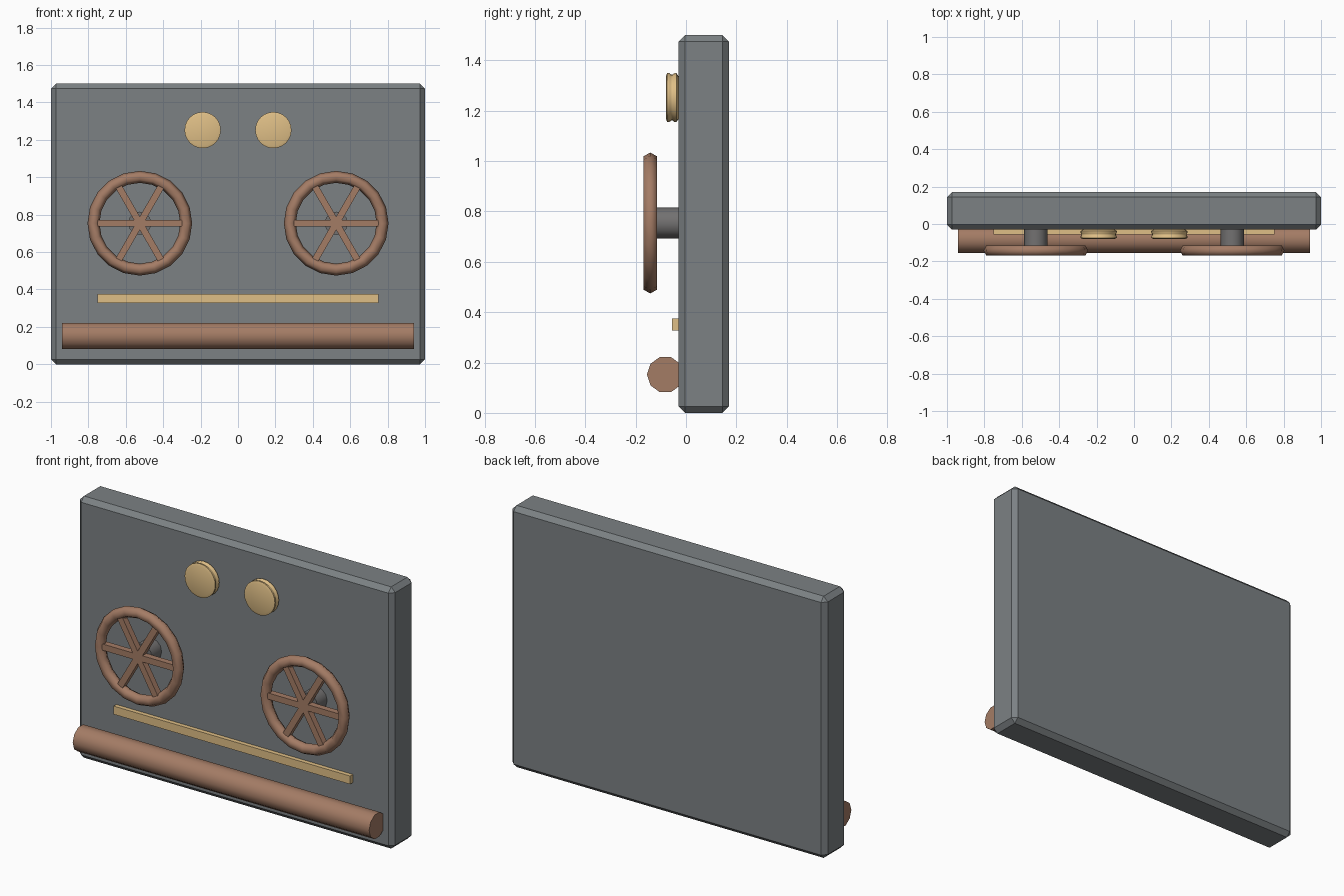
import bpy
import math
from mathutils import Matrix

if "Cube" in bpy.data.objects:
    bpy.data.objects.remove(bpy.data.objects["Cube"])


def material(name, rgb):
    m = bpy.data.materials.new(name)
    m.diffuse_color = (*rgb, 1)
    m.use_nodes = True
    m.node_tree.nodes["Principled BSDF"].inputs["Base Color"].default_value = m.diffuse_color
    return m


STEEL = material("steel", (0.20, 0.22, 0.23))
DARK = material("dark_metal", (0.17, 0.165, 0.165))
COPPER = material("copper", (0.37, 0.20, 0.13))
BRASS = material("brass", (0.74, 0.52, 0.24))


def finish(name, mat, smooth=False):
    ob = bpy.context.object
    ob.name = name
    ob.data.materials.append(mat)
    if smooth:
        bpy.ops.object.shade_smooth_by_angle(angle=math.radians(40))
    return ob


def box(name, lo, hi, mat):
    bpy.ops.mesh.primitive_cube_add(size=1)
    ob = finish(name, mat)
    size = [b - a for a, b in zip(lo, hi)]
    mid = [(a + b) / 2 for a, b in zip(lo, hi)]
    ob.data.transform(Matrix.Translation(mid) @ Matrix.Diagonal((*size, 1)))
    return ob


def lathe(name, profile, x, z, sides, mat):
    """Solid turned about the y axis from (radius, y) points, front to back."""
    verts, faces = [], []
    n = len(profile)
    for r, y in profile:
        for k in range(sides):
            a = 2 * math.pi * k / sides
            verts.append((x + r * math.cos(a), y, z + r * math.sin(a)))
    for i in range(n - 1):
        for k in range(sides):
            j = (k + 1) % sides
            faces.append((i * sides + k, (i + 1) * sides + k,
                          (i + 1) * sides + j, i * sides + j))
    faces.append(tuple(range(sides)))
    faces.append(tuple(reversed(range((n - 1) * sides, n * sides))))
    me = bpy.data.meshes.new(name)
    me.from_pydata(verts, [], faces)
    ob = bpy.data.objects.new(name, me)
    bpy.context.collection.objects.link(ob)
    bpy.ops.object.select_all(action='DESELECT')
    ob.select_set(True)
    bpy.context.view_layer.objects.active = ob
    return finish(name, mat, True)


# Chamfered main panel
panel = box("panel", (-1, -0.03, 0), (1, 0.17, 1.5), STEEL)
bev = panel.modifiers.new("chamfer", 'BEVEL')
bev.width = 0.026
bev.segments = 1

# Ten-sided pipe along the bottom
bpy.ops.mesh.primitive_cylinder_add(vertices=10, radius=0.073, depth=1.88)
pipe = finish("bottom_pipe", COPPER, True)
# local x becomes -y so that one corner points forward
pipe.data.transform(Matrix.Translation((0, -0.082, 0.152))
                    @ Matrix.Rotation(math.pi / 2, 4, 'X')
                    @ Matrix.Rotation(math.pi / 2, 4, 'Y')
                    @ Matrix.Rotation(math.pi / 2, 4, 'Z'))

# Brass strip above the pipe
box("brass_strip", (-0.75, -0.055, 0.328), (0.75, -0.03, 0.375), BRASS)

for side, s in (("left", -1), ("right", 1)):
    # Gauge with a stepped rim
    lathe(side + "_gauge",
          [(0.083, -0.08), (0.097, -0.075), (0.097, -0.066), (0.092, -0.06),
           (0.092, -0.052), (0.097, -0.046), (0.097, -0.038), (0.085, -0.03)],
          s * 0.189, 1.252, 24, BRASS)

    # Handwheel rim
    wx, wy, wz = s * 0.525, -0.142, 0.754
    bpy.ops.mesh.primitive_torus_add(major_segments=20, minor_segments=6,
                                     major_radius=0.248, minor_radius=0.032)
    rim = finish(side + "_wheel_rim", COPPER)
    bpy.ops.object.shade_smooth_by_angle(angle=math.radians(65))
    rim.rotation_euler.x = math.pi / 2
    rim.location = (wx, wy, wz)

    # Three crossing bars make six spokes
    for k in range(3):
        bar = box(f"{side}_spoke_{k + 1}", (-0.238, -0.018, -0.018),
                  (0.238, 0.018, 0.018), COPPER)
        bar.rotation_euler.y = k * math.pi / 3
        bar.location = (wx, wy, wz)

    # Axle from panel to wheel
    lathe(side + "_axle", [(0.062, -0.118), (0.062, -0.02)], wx, wz, 12, DARK)
